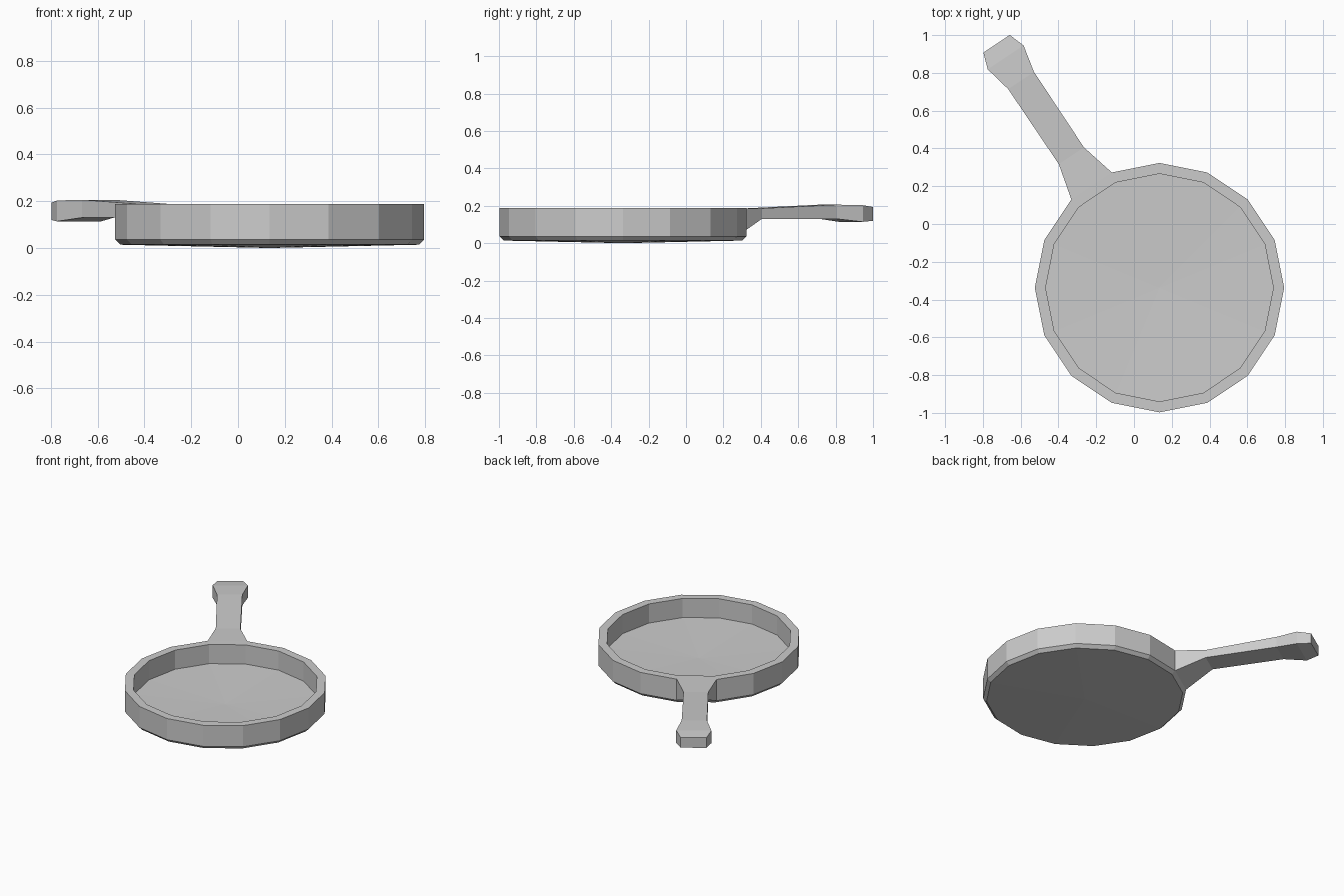
import bpy, bmesh, math
from mathutils import Vector

if "Cube" in bpy.data.objects:
    bpy.data.objects.remove(bpy.data.objects["Cube"])

SIDES = 16
CENTRE = Vector((0.135, -0.337, 0))
STEP = math.tau / SIDES
ANGLE = STEP * 5.5          # the handle grows out of wall segment 5
OUT = Vector((math.cos(ANGLE), math.sin(ANGLE), 0))
SIDE = Vector((-OUT.y, OUT.x, 0))

bm = bmesh.new()


def ring(radius, z):
    return [bm.verts.new(CENTRE + Vector((radius * math.cos(i * STEP),
                                         radius * math.sin(i * STEP), z)))
            for i in range(SIDES)]


def bridge(a, b, skip=None):
    n = len(a)
    for i in range(n):
        if i != skip:
            j = (i + 1) % n
            bm.faces.new((a[i], a[j], b[j], b[i]))


def cap(loop, z):
    tip = bm.verts.new(CENTRE + Vector((0, 0, z)))
    for i in range(len(loop)):
        bm.faces.new((loop[i], loop[(i + 1) % len(loop)], tip))


# Dish: slightly domed base, chamfer, wall, rim, inner wall, floor
profile = [(0.638, 0.014), (0.66, 0.036), (0.66, 0.187),
           (0.603, 0.187), (0.603, 0.05)]
rings = [ring(r, z) for r, z in profile]
cap(rings[0], 0.0)
for k in range(len(rings) - 1):
    bridge(rings[k], rings[k + 1], skip=5 if k == 1 else None)
cap(rings[-1], 0.037)

# Handle: (distance from dish centre, half width, bottom z, top z)
sections = [(0.84, 0.08, 0.13, 0.186), (1.319, 0.082, 0.13, 0.206),
            (1.466, 0.114, 0.114, 0.203), (1.553, 0.084, 0.12, 0.193)]
last = [rings[1][5], rings[1][6], rings[2][6], rings[2][5]]
for dist, half, low, high in sections:
    loop = [bm.verts.new(CENTRE + OUT * dist + SIDE * s * half + Vector((0, 0, z)))
            for s, z in ((-1, low), (1, low), (1, high), (-1, high))]
    bridge(last, loop)
    last = loop
bm.faces.new(last)

bmesh.ops.recalc_face_normals(bm, faces=bm.faces)
mesh = bpy.data.meshes.new("frying_pan")
bm.to_mesh(mesh)
bm.free()
bpy.context.collection.objects.link(bpy.data.objects.new("frying_pan", mesh))
